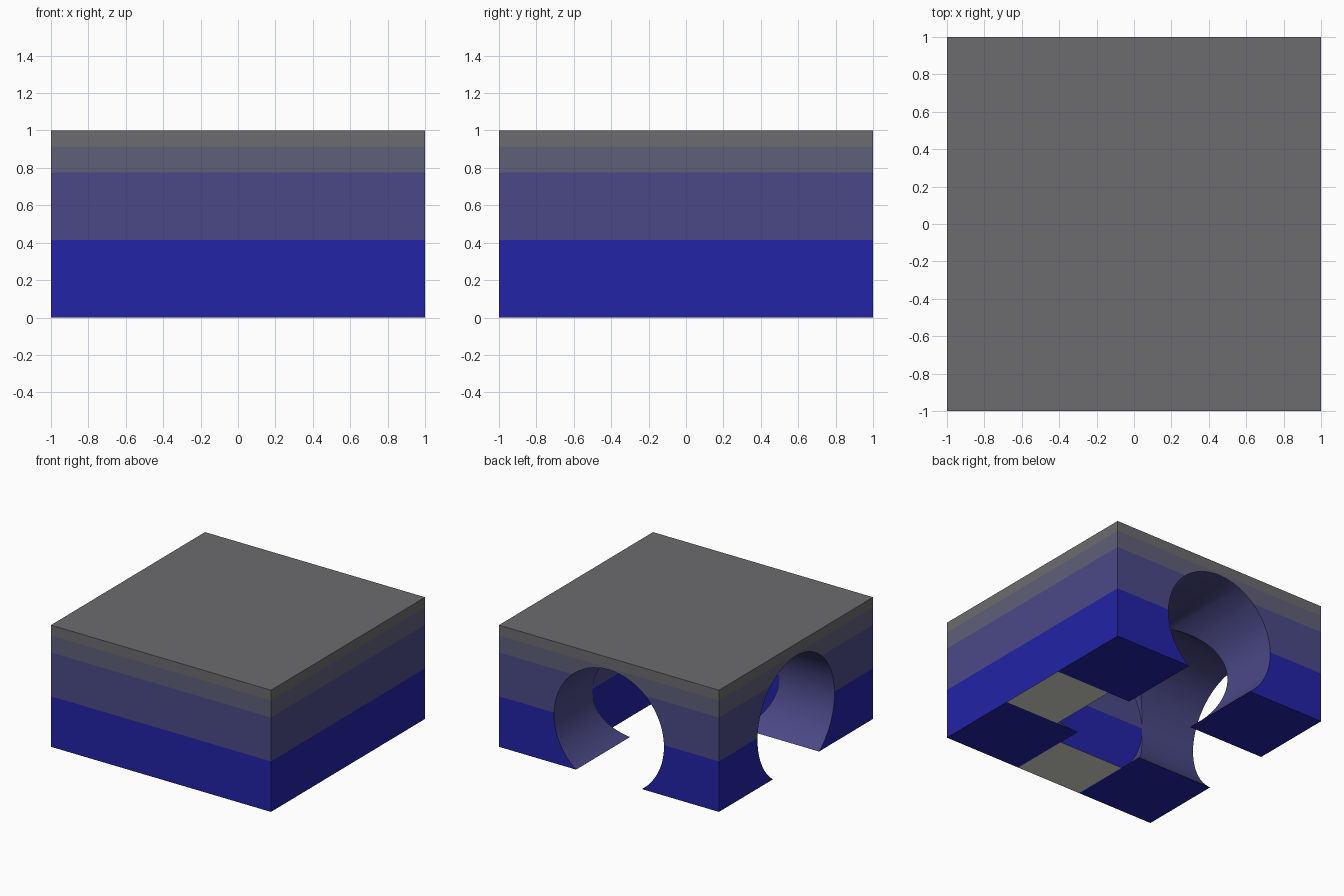
import bpy, bmesh, math
from mathutils import Vector

if "Cube" in bpy.data.objects:
    bpy.data.objects.remove(bpy.data.objects["Cube"])


def lin(c):
    c /= 255
    return c / 12.92 if c <= 0.04045 else ((c + 0.055) / 1.055) ** 2.4


def material(name, rgb):
    m = bpy.data.materials.new(name)
    m.diffuse_color = (*[lin(c) for c in rgb], 1)
    m.use_nodes = True
    m.node_tree.nodes["Principled BSDF"].inputs["Base Color"].default_value = m.diffuse_color
    return m


MATS = [material("deep blue", (35, 35, 167)),
        material("slate blue", (75, 73, 135)),
        material("grey blue", (95, 96, 121)),
        material("grey", (108, 108, 112)),
        material("off white", (220, 220, 212))]
BANDS = (0.415, 0.775, 0.915)      # heights where the colour changes
RADIUS, AXIS_Z, MOUTH = 0.5, 0.4, 0.3
END = 0.502                        # closed end of each tunnel

# Solid block
bpy.ops.mesh.primitive_cube_add(size=2, location=(0, 0, 0.5))
block = bpy.context.object
block.name = "tunnel_block"
block.scale.z = 0.5
bpy.ops.object.transform_apply(location=True, rotation=True, scale=True)


def cut_tunnel(name, location, rotation, length):
    """Bore one blind round tunnel into the block."""
    bpy.ops.mesh.primitive_cylinder_add(vertices=64, radius=RADIUS, depth=length,
                                        location=location, rotation=rotation)
    cutter = bpy.context.object
    cutter.name = name
    cutter.hide_render = True
    bpy.context.view_layer.objects.active = block
    mod = block.modifiers.new(name, 'BOOLEAN')
    mod.operation, mod.solver, mod.object = 'DIFFERENCE', 'EXACT', cutter
    bpy.ops.object.modifier_apply(modifier=mod.name)
    bpy.data.objects.remove(cutter)


# One tunnel opens at the back, the other at the left; they meet in the middle
outer = 1.2
mid, length = (outer - END) / 2, outer + END
cut_tunnel("back_tunnel", (0, mid, AXIS_Z), (math.pi / 2, 0, 0), length)
cut_tunnel("left_tunnel", (-mid, 0, AXIS_Z), (0, math.pi / 2, 0), length)

block.data.materials.clear()
for m in MATS:
    block.data.materials.append(m)

bm = bmesh.new()
bm.from_mesh(block.data)


def slice_faces(faces, co, no):
    faces = list(faces)
    geom = set(faces)
    for f in faces:
        geom.update(f.edges)
        geom.update(f.verts)
    bmesh.ops.bisect_plane(bm, geom=list(geom), dist=1e-5, plane_co=co, plane_no=no)


def is_base(f):
    return all(v.co.z < 1e-4 for v in f.verts)


# Cut the height bands, and the pale floor patches under the closed ends
for z in BANDS:
    slice_faces(bm.faces, (0, 0, z), (0, 0, 1))
for s in (-MOUTH, MOUTH):
    for axis in (Vector((1, 0, 0)), Vector((0, 1, 0))):
        slice_faces([f for f in bm.faces if is_base(f)], axis * s, axis)

# Colour by position
for f in bm.faces:
    c = f.calc_center_median()
    flat = any(all(abs(v.co[i] - p) < 1e-3 for v in f.verts)
               for i, p in ((0, 1), (0, -1), (1, 1), (1, -1), (2, 1), (0, END), (1, -END)))
    if is_base(f):
        patch = (abs(c.x) < MOUTH and c.y < -END) or (abs(c.y) < MOUTH and c.x > END)
        f.material_index = 4 if patch else 0
    elif flat:
        f.material_index = sum(c.z > z for z in BANDS)
    else:
        f.material_index = 1       # tunnel lining
bm.to_mesh(block.data)
bm.free()

bpy.ops.object.select_all(action='DESELECT')
block.select_set(True)
bpy.context.view_layer.objects.active = block
bpy.ops.object.shade_smooth_by_angle(angle=math.radians(25))
